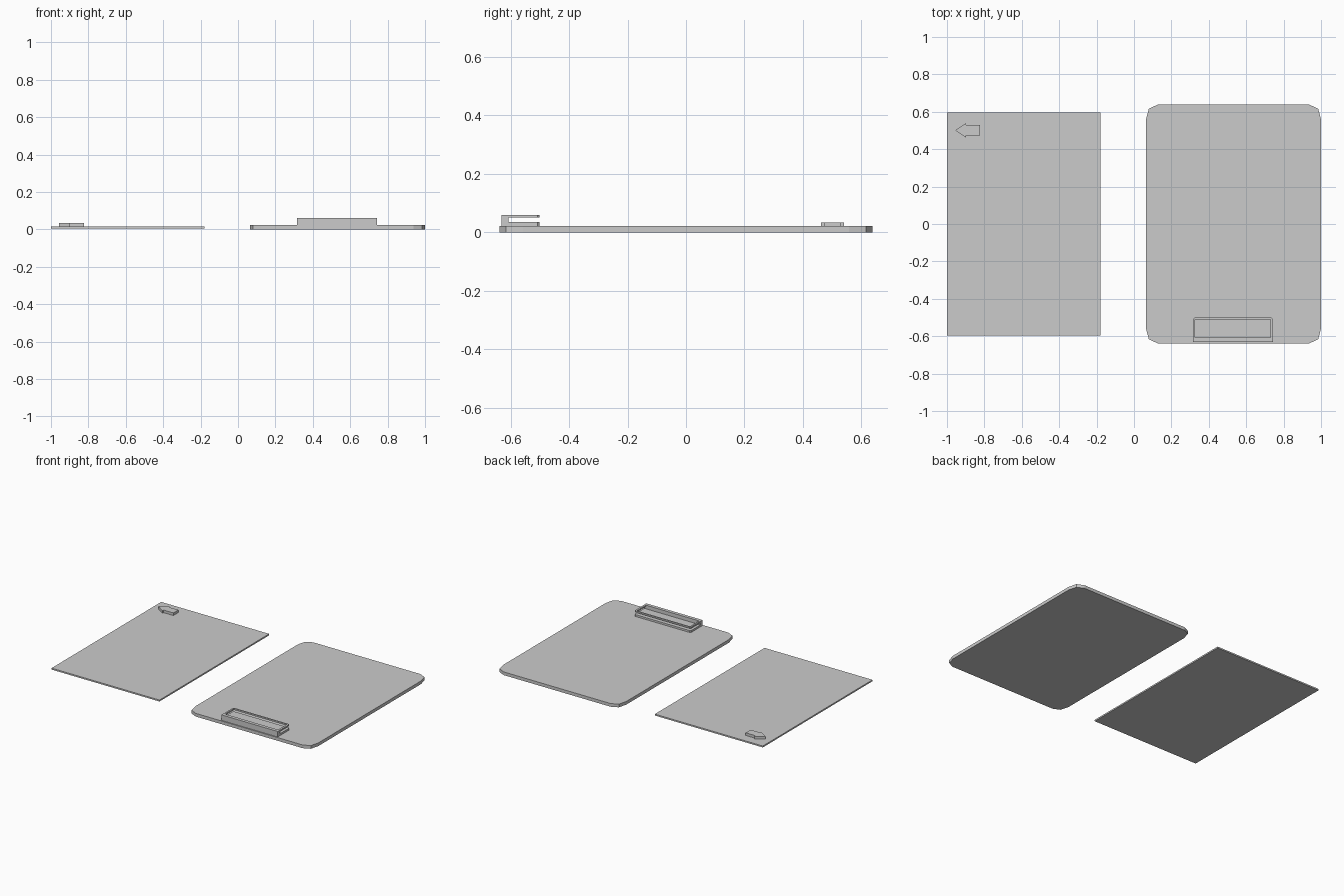
import bpy, bmesh

if "Cube" in bpy.data.objects:
    bpy.data.objects.remove(bpy.data.objects["Cube"])


def prism(name, loop, z0, z1, hole=None):
    """Extrude an outline from z0 to z1; an optional matching hole makes a frame."""
    bm = bmesh.new()
    n = len(loop)

    def ring(pts, z):
        return [bm.verts.new((x, y, z)) for x, y in pts]

    lo, hi = ring(loop, z0), ring(loop, z1)
    for i in range(n):
        j = (i + 1) % n
        bm.faces.new((lo[i], lo[j], hi[j], hi[i]))
    if hole:
        hlo, hhi = ring(hole, z0), ring(hole, z1)
        for i in range(n):
            j = (i + 1) % n
            bm.faces.new((hlo[j], hlo[i], hhi[i], hhi[j]))
            bm.faces.new((hi[i], hi[j], hhi[j], hhi[i]))
            bm.faces.new((lo[j], lo[i], hlo[i], hlo[j]))
    else:
        bm.faces.new(hi)
        bm.faces.new(lo[::-1])
    bmesh.ops.recalc_face_normals(bm, faces=bm.faces)
    mesh = bpy.data.meshes.new(name)
    bm.to_mesh(mesh)
    bm.free()
    obj = bpy.data.objects.new(name, mesh)
    bpy.context.collection.objects.link(obj)
    return obj


def rect(x0, x1, y0, y1):
    return [(x0, y0), (x1, y0), (x1, y1), (x0, y1)]


def cut_rect(x0, x1, y0, y1, c):
    """Rectangle whose two +y corners are chamfered by c."""
    return [(x0, y0), (x1, y0), (x1, y1 - c), (x1 - c, y1), (x0 + c, y1), (x0, y1 - c)]


# Board with two-segment corners
cx, hx, hy = 0.532, 0.468, 0.638
quarter = [(hx, hy - 0.08), (hx - 0.015, hy - 0.022), (hx - 0.062, hy)]
outline = []
for sx, sy in ((1, 1), (-1, 1), (-1, -1), (1, -1)):
    pts = quarter if sx * sy > 0 else quarter[::-1]
    outline += [(cx + sx * x, sy * y) for x, y in pts]
prism("board", outline, 0.0, 0.022)

# Clip: base plate, upright at the front, open frame on top
prism("clip_base", cut_rect(0.316, 0.743, -0.631, -0.501, 0.007), 0.022, 0.035)
prism("clip_upright", rect(0.316, 0.743, -0.631, -0.608), 0.035, 0.05)
prism("clip_top_frame", cut_rect(0.316, 0.743, -0.631, -0.501, 0.007), 0.05, 0.06,
      cut_rect(0.327, 0.730, -0.608, -0.510, 0.001))

# Loose sheet
prism("sheet", rect(-1.0, -0.18, -0.595, 0.595), 0.005, 0.015)

# Raised arrow pointing left
half = [(-0.897, 0.039), (-0.897, 0.027), (-0.823, 0.027)]
ay = 0.501
arrow = [(-0.956, ay)] + [(x, ay - y) for x, y in half] + [(x, ay + y) for x, y in half[::-1]]
prism("arrow", arrow, 0.015, 0.033)
